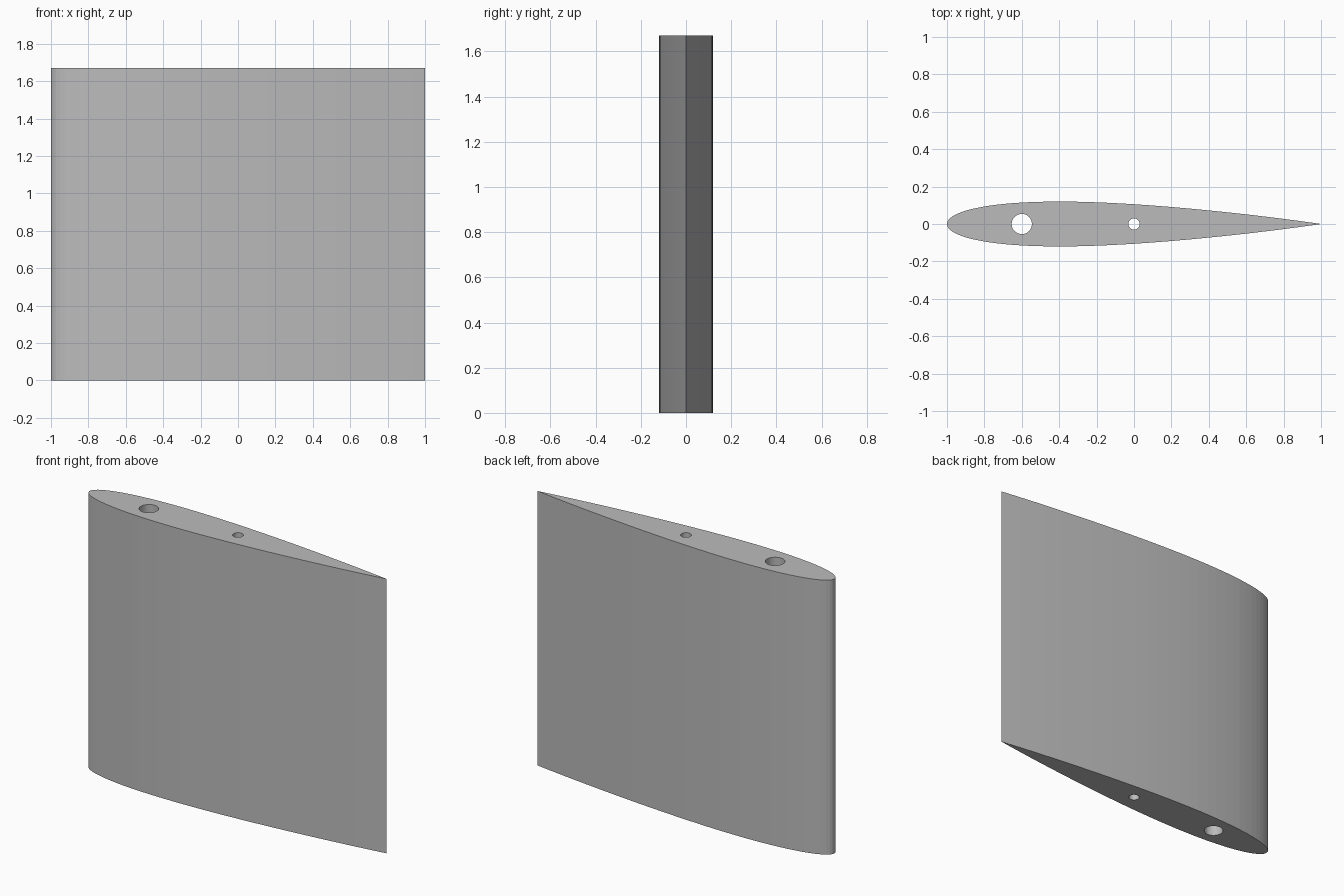
import bpy
import bmesh
import math

CHORD, SPAN, THICKNESS = 2.0, 1.67, 0.12
STEPS = 40

if "Cube" in bpy.data.objects:
    bpy.data.objects.remove(bpy.data.objects["Cube"], do_unlink=True)

# Plain grey for the whole part
grey = bpy.data.materials.new("plain grey")
grey.use_nodes = True
grey.diffuse_color = (0.5, 0.5, 0.5, 1)
grey.node_tree.nodes["Principled BSDF"].inputs["Base Color"].default_value = (0.5, 0.5, 0.5, 1)


def half_thickness(t):
    """Symmetric aerofoil half thickness with a closed trailing edge."""
    return 5 * THICKNESS * (0.2969 * math.sqrt(t) - 0.126 * t - 0.3516 * t**2
                            + 0.2843 * t**3 - 0.1036 * t**4)


def extrude_outline(name, points, bottom, top):
    """Closed prism standing on an outline."""
    bm = bmesh.new()
    face = bm.faces.new([bm.verts.new((x, y, bottom)) for x, y in points])
    result = bmesh.ops.extrude_face_region(bm, geom=[face])
    verts = [v for v in result["geom"] if isinstance(v, bmesh.types.BMVert)]
    bmesh.ops.translate(bm, verts=verts, vec=(0, 0, top - bottom))
    bmesh.ops.recalc_face_normals(bm, faces=bm.faces[:])
    mesh = bpy.data.meshes.new(name)
    bm.to_mesh(mesh)
    bm.free()
    mesh.materials.append(grey)
    obj = bpy.data.objects.new(name, mesh)
    bpy.context.collection.objects.link(obj)
    return obj


def circle(cx, radius, sides=40):
    return [(cx + radius * math.cos(2 * math.pi * i / sides),
             radius * math.sin(2 * math.pi * i / sides)) for i in range(sides)]


# Wing section: points crowd toward the leading and trailing edges
stations = [(1 - math.cos(math.pi * i / STEPS)) / 2 for i in range(STEPS + 1)]
lower = [(CHORD * (t - 0.5), -CHORD * half_thickness(t)) for t in stations]
upper = [(x, -y) for x, y in reversed(lower[1:-1])]
wing = extrude_outline("wing_section", lower + upper, 0, SPAN)

# Spar holes running through the full span
for name, x, radius in (("front_spar_hole", -0.6, 0.054), ("rear_spar_hole", 0, 0.03)):
    cutter = extrude_outline(name + "_cutter", circle(x, radius), -0.1, SPAN + 0.1)
    cutter.hide_render = True
    cutter.hide_set(True)
    cut = wing.modifiers.new(name, "BOOLEAN")
    cut.operation = "DIFFERENCE"
    cut.solver = "EXACT"
    cut.object = cutter
